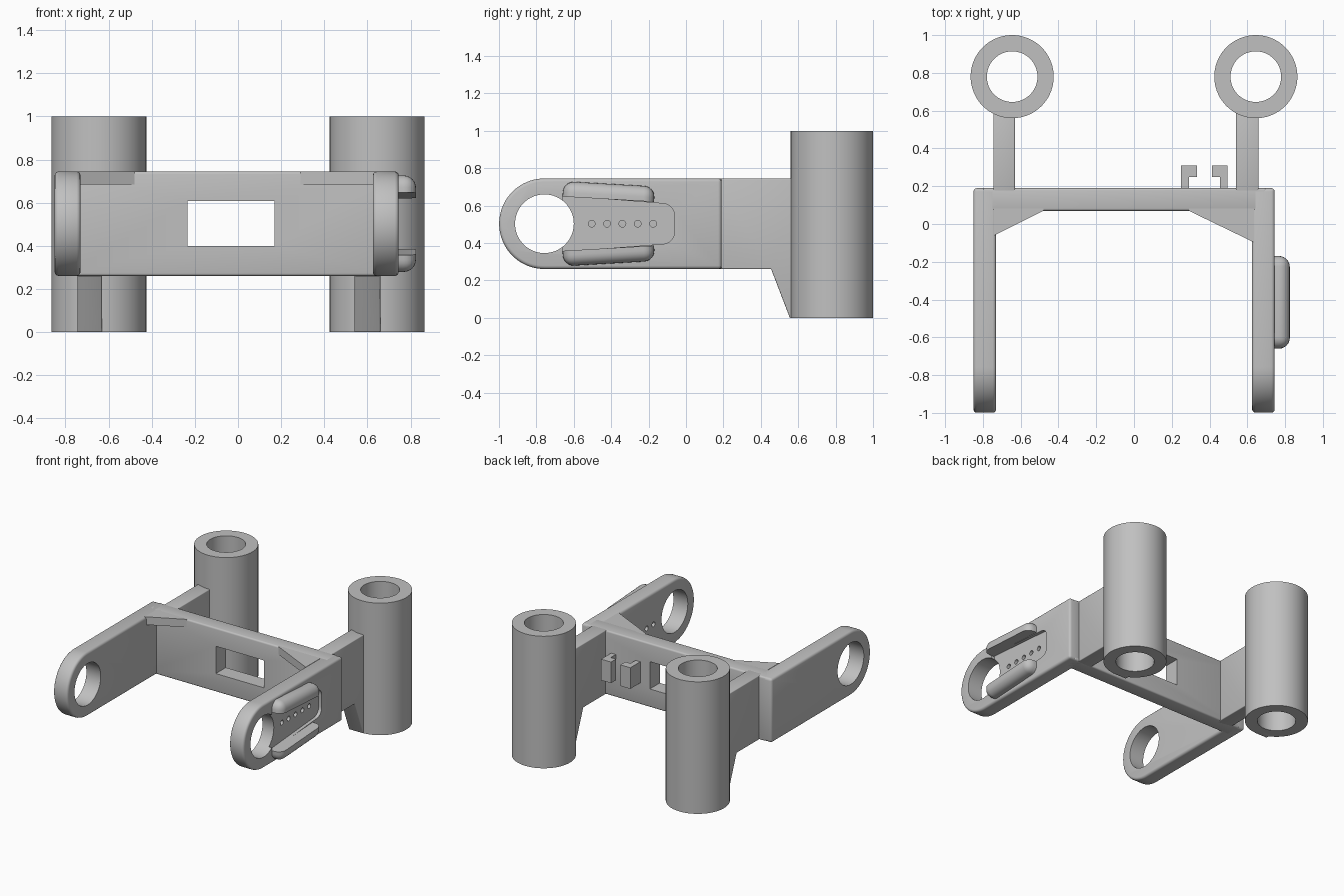
import bpy, bmesh, math
from mathutils import Vector, Matrix

old = bpy.data.objects.get("Cube")
if old:
    bpy.data.objects.remove(old, do_unlink=True)

grey = bpy.data.materials.new("plain grey")
grey.use_nodes = True
grey.diffuse_color = (0.53, 0.53, 0.53, 1)
grey.node_tree.nodes["Principled BSDF"].inputs["Base Color"].default_value = grey.diffuse_color

MID = 0.503          # height of the arm axis
HALF = 0.242         # half height of arms and cross plate
LOW, TOP = MID - HALF, MID + HALF
EYE_Y = -0.757       # centre of the arm eyes


def add_object(name, bm):
    bmesh.ops.recalc_face_normals(bm, faces=bm.faces)
    mesh = bpy.data.meshes.new(name)
    bm.to_mesh(mesh)
    bm.free()
    mesh.materials.append(grey)
    obj = bpy.data.objects.new(name, mesh)
    bpy.context.collection.objects.link(obj)
    return obj


def prism(name, points, axis, start, end):
    """Extrude a profile; x profiles are (y, z), z profiles are (x, y)."""
    bm = bmesh.new()
    place = {"x": lambda p: (start, p[0], p[1]), "z": lambda p: (p[0], p[1], start)}[axis]
    face = bm.faces.new([bm.verts.new(place(p)) for p in points])
    shift = Vector((end - start, 0, 0)) if axis == "x" else Vector((0, 0, end - start))
    new = bmesh.ops.extrude_face_region(bm, geom=[face])["geom"]
    bmesh.ops.translate(bm, vec=shift, verts=[v for v in new if isinstance(v, bmesh.types.BMVert)])
    return add_object(name, bm)


def box(name, x0, x1, y0, y1, z0, z1):
    return prism(name, [(x0, y0), (x1, y0), (x1, y1), (x0, y1)], "z", z0, z1)


def arc(cy, cz, r, a0, a1, n):
    angles = [math.radians(a0 + (a1 - a0) * i / n) for i in range(n + 1)]
    return [(cy + r * math.cos(a), cz + r * math.sin(a)) for a in angles]


def circle(cy, cz, r, n):
    return arc(cy, cz, r, 0, 360, n)[:-1]


def apply_modifier(obj, kind, **settings):
    mod = obj.modifiers.new(kind.lower(), kind)
    for key, value in settings.items():
        setattr(mod, key, value)
    bpy.context.view_layer.objects.active = obj
    bpy.ops.object.modifier_apply(modifier=mod.name)


def soften(obj, width=0.018):
    apply_modifier(obj, "BEVEL", width=width, segments=3, limit_method="ANGLE",
                   angle_limit=math.radians(40))


def cut(obj, cutter):
    apply_modifier(obj, "BOOLEAN", operation="DIFFERENCE", solver="EXACT", object=cutter)
    bpy.data.objects.remove(cutter, do_unlink=True)


def smooth(obj):
    bpy.ops.object.select_all(action="DESELECT")
    obj.select_set(True)
    bpy.context.view_layer.objects.active = obj
    bpy.ops.object.shade_smooth_by_angle(angle=math.radians(35))


parts = []

# Side arms with round eyes
arms = {}
for side, x0, x1 in (("right", -0.85, -0.73), ("left", 0.625, 0.745)):
    outline = arc(EYE_Y, MID, HALF, 90, 270, 40) + [(0.19, LOW), (0.19, TOP)]
    arm = prism(side + "_arm", outline, "x", x0, x1)
    soften(arm)
    cut(arm, prism("eye_cutter", circle(EYE_Y, MID, 0.157, 64), "x", x0 - 0.1, x1 + 0.1))
    arms[side] = arm
    parts.append(arm)

# Shallow tapered recess and row of pin holes in the left arm
recess = (arc(-0.125, MID - 0.045, 0.063, -90, 0, 8) + arc(-0.125, MID + 0.045, 0.063, 0, 90, 8)
          + [(-0.66, MID + 0.15), (-0.66, MID - 0.15)])
cut(arms["left"], prism("recess_cutter", recess, "x", 0.72, 0.9))
for i in range(5):
    hole = circle(-0.504 + 0.082 * i, MID, 0.018, 20)
    cut(arms["left"], prism("pin_cutter", hole, "x", 0.5, 0.9))

# Rounded rails above and below the recess
for name, s in (("upper_rail", 1), ("lower_rail", -1)):
    bm = bmesh.new()
    bmesh.ops.create_cube(bm, size=1)
    bmesh.ops.scale(bm, vec=(0.1, 0.49, 0.082), verts=bm.verts)
    rounded = []
    for e in bm.edges:
        m = (e.verts[0].co + e.verts[1].co) / 2
        inner = m.z < -0.03
        root = m.x < -0.04
        if not inner and not root:
            rounded.append(e)
    bmesh.ops.bevel(bm, geom=rounded, offset=0.058, segments=6, profile=0.5, affect="EDGES")
    bm.transform(Matrix.Rotation(math.radians(-3.3), 4, "X"))
    bm.transform(Matrix.Translation((0.775, -0.413, 0.172)))
    bm.transform(Matrix.Translation((0, 0, MID)) @ Matrix.Diagonal((1, 1, s, 1)))
    parts.append(add_object(name, bm))

# Cross plate with window
plate = box("cross_plate", -0.8, 0.7, 0.07, 0.19, LOW, TOP)
soften(plate, 0.012)
cut(plate, box("window_cutter", -0.235, 0.17, 0, 0.3, 0.4, 0.607))
parts.append(plate)

# Corner gussets under the top edge
parts.append(prism("right_gusset", [(-0.74, -0.06), (-0.48, 0.07), (-0.48, 0.09), (-0.74, 0.09)],
                   "z", 0.685, TOP))
parts.append(prism("left_gusset", [(0.635, -0.097), (0.635, 0.09), (0.29, 0.09), (0.29, 0.07)],
                   "z", 0.685, TOP))

# Hollow posts and the struts that carry them
strut_outline = [(0.15, LOW), (0.455, LOW), (0.555, 0), (0.61, 0), (0.61, TOP), (0.15, TOP)]
for side, s, x0, x1 in (("right", -1, -0.745, -0.63), ("left", 1, 0.54, 0.66)):
    post = prism(side + "_post", circle(s * 0.645, 0.78, 0.22, 72), "z", 0, 1)
    cut(post, prism("bore_cutter", circle(s * 0.645, 0.78, 0.134, 64), "z", -0.1, 1.1))
    strut = prism(side + "_strut", strut_outline, "x", x0, x1)
    soften(strut, 0.006)
    parts += [post, strut]

# Pair of facing hooks behind the cross plate
for name, x, s in (("inner_hook", 0.25, 1), ("outer_hook", 0.495, -1)):
    hook = [(0, 0.18), (0.04, 0.18), (0.04, 0.25), (0.083, 0.25), (0.083, 0.31), (0, 0.31)]
    parts.append(prism(name, [(x + s * px, py) for px, py in hook], "z", 0.425, 0.585))

for part in parts:
    smooth(part)
